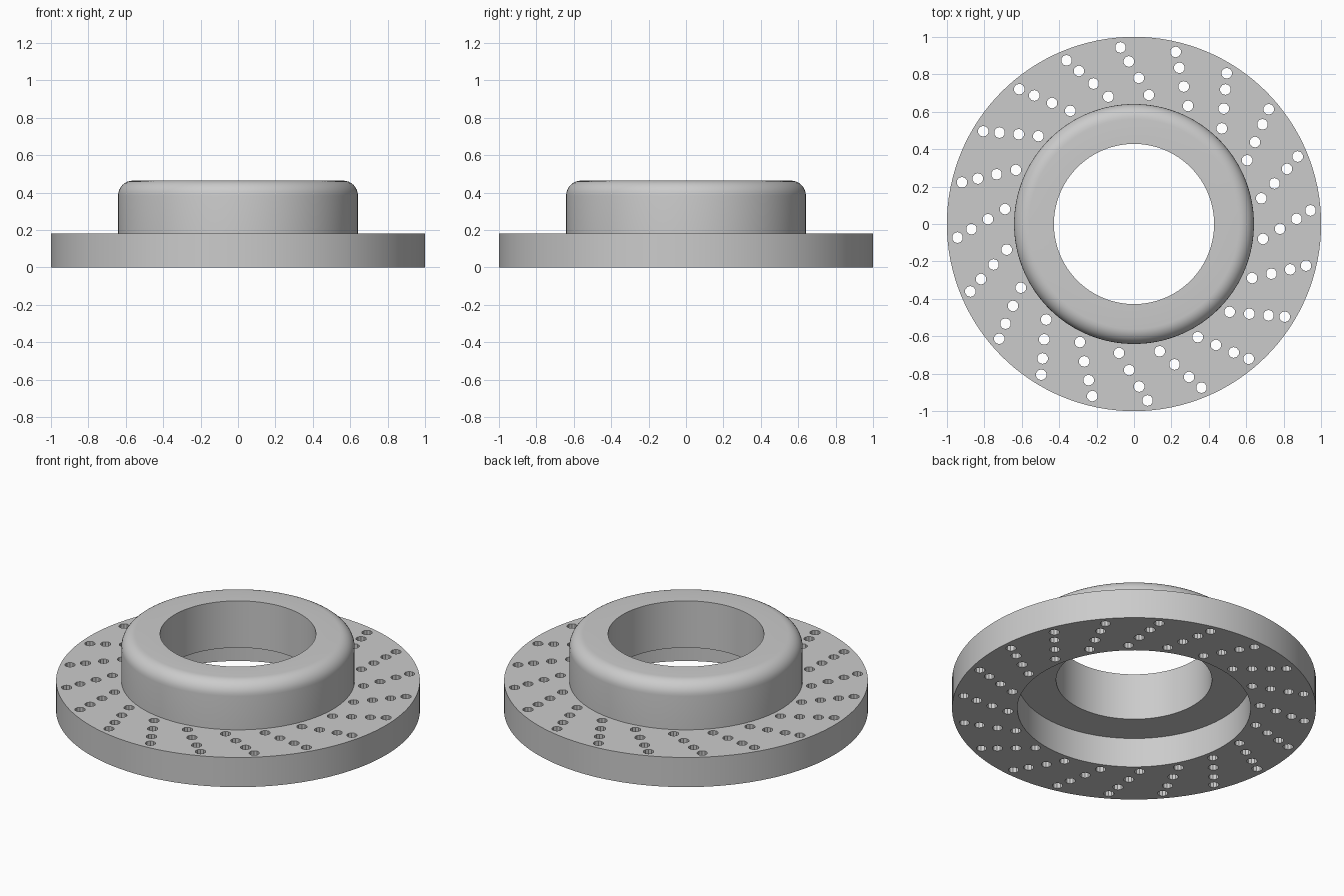
import bpy, bmesh, math
from math import sin, cos, pi, radians

cube = bpy.data.objects.get("Cube")
if cube:
    bpy.data.objects.remove(cube, do_unlink=True)

SEGMENTS = 128
DISC_TOP, HAT_TOP = 0.18, 0.464
BORE, HAT_RADIUS, FILLET = 0.428, 0.641, 0.08

steel = bpy.data.materials.new("grey steel")
steel.use_nodes = True
colour = (0.6, 0.6, 0.6, 1)
steel.diffuse_color = colour
steel.node_tree.nodes["Principled BSDF"].inputs["Base Color"].default_value = colour


def finish(name, bm):
    bmesh.ops.recalc_face_normals(bm, faces=bm.faces)
    mesh = bpy.data.meshes.new(name)
    bm.to_mesh(mesh)
    bm.free()
    mesh.materials.append(steel)
    obj = bpy.data.objects.new(name, mesh)
    bpy.context.collection.objects.link(obj)
    return obj


def lathe(name, profile):
    """Spin a closed (radius, height) profile around z."""
    bm = bmesh.new()
    rings = [[bm.verts.new((r * cos(2 * pi * i / SEGMENTS), r * sin(2 * pi * i / SEGMENTS), z))
              for i in range(SEGMENTS)] for r, z in profile]
    for a, b in zip(rings, rings[1:] + rings[:1]):
        for i in range(SEGMENTS):
            j = (i + 1) % SEGMENTS
            bm.faces.new((a[i], a[j], b[j], b[i]))
    return finish(name, bm)


def activate(obj):
    bpy.ops.object.select_all(action='DESELECT')
    obj.select_set(True)
    bpy.context.view_layer.objects.active = obj


# Friction ring
disc = lathe("friction_ring", [(HAT_RADIUS, 0), (1, 0), (1, DISC_TOP), (HAT_RADIUS, DISC_TOP)])

# Twenty slanted rows of four drilled holes
bm = bmesh.new()
row = [(0.946, 94.4), (0.869, 91.8), (0.781, 88.1), (0.694, 83.4)]
for k in range(20):
    for radius, angle in row:
        a = radians(angle + 18 * k)
        made = bmesh.ops.create_cone(bm, cap_ends=True, segments=10, radius1=0.029,
                                     radius2=0.029, depth=0.4)
        bmesh.ops.translate(bm, verts=made["verts"],
                            vec=(radius * cos(a), radius * sin(a), DISC_TOP / 2))
drills = finish("hole_cutters", bm)
drills.hide_render = True

cut = disc.modifiers.new("holes", 'BOOLEAN')
cut.operation = 'DIFFERENCE'
cut.solver = 'EXACT'
cut.object = drills
activate(disc)
bpy.ops.object.modifier_apply(modifier=cut.name)
bpy.data.objects.remove(drills, do_unlink=True)

# Raised centre hat with a rounded shoulder and an open bore
shoulder = [(HAT_RADIUS - FILLET * (1 - cos(t)), HAT_TOP - FILLET * (1 - sin(t)))
            for t in (pi / 2 * i / 8 for i in range(9))]
hat = lathe("centre_hat", [(BORE, DISC_TOP), (HAT_RADIUS, DISC_TOP)] + shoulder + [(BORE, HAT_TOP)])

for obj in (disc, hat):
    activate(obj)
    bpy.ops.object.shade_smooth_by_angle(angle=radians(30))
